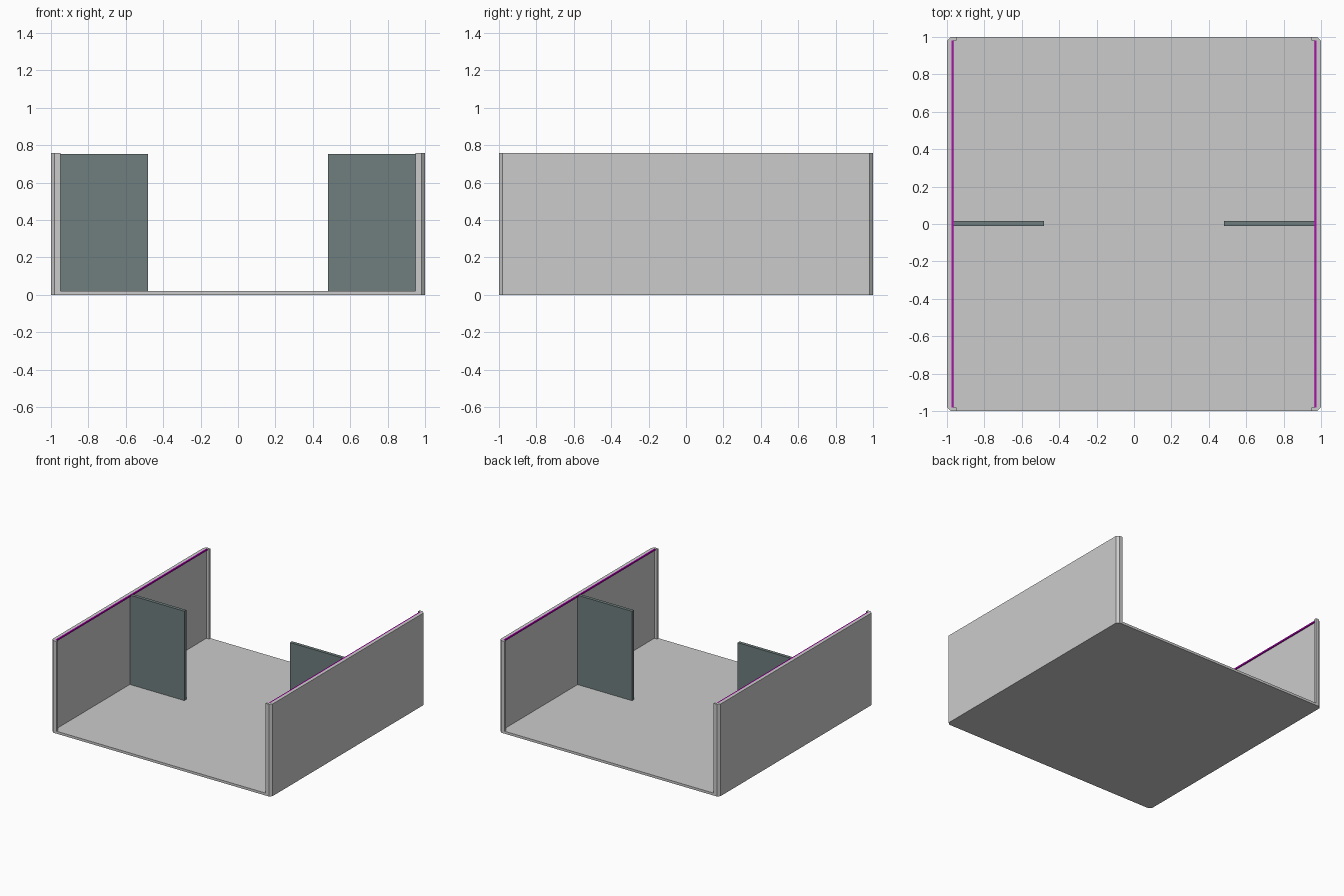
import bpy, bmesh

if "Cube" in bpy.data.objects:
    bpy.data.objects.remove(bpy.data.objects["Cube"])

H = 0.757      # wall height
FLOOR = 0.02   # floor thickness


def material(name, rgb):
    m = bpy.data.materials.new(name)
    m.diffuse_color = (*rgb, 1)
    m.use_nodes = True
    m.node_tree.nodes["Principled BSDF"].inputs["Base Color"].default_value = m.diffuse_color
    return m


def prism(name, pts, z0, z1, mat=None):
    """Extrude a flat outline from z0 to z1."""
    bm = bmesh.new()
    face = bm.faces.new([bm.verts.new((x, y, z0)) for x, y in pts])
    top = bmesh.ops.extrude_face_region(bm, geom=[face])["geom"]
    bmesh.ops.translate(bm, vec=(0, 0, z1 - z0),
                        verts=[g for g in top if isinstance(g, bmesh.types.BMVert)])
    bmesh.ops.recalc_face_normals(bm, faces=bm.faces)
    me = bpy.data.meshes.new(name)
    bm.to_mesh(me)
    bm.free()
    ob = bpy.data.objects.new(name, me)
    bpy.context.collection.objects.link(ob)
    if mat:
        me.materials.append(mat)
    return ob


def rect(x0, x1, y0, y1):
    return [(x0, y0), (x1, y0), (x1, y1), (x0, y1)]


glass = material("slate_panel", (0.16, 0.21, 0.21))
purple = material("purple_trim", (0.55, 0.0, 0.55))

# floor slab with clipped corners
quarter = [(1, 0.98), (0.98, 1)]
floor = (quarter + [(-x, y) for x, y in reversed(quarter)]
         + [(-x, -y) for x, y in quarter]
         + [(x, -y) for x, y in reversed(quarter)])
prism("floor", floor, 0, FLOOR)

# half of the wall outline: clipped corner and return lip at the end
half = [(1, 0.98), (0.98, 1), (0.95, 1), (0.95, 0.982), (0.975, 0.982)]
for side, s in (("left", -1), ("right", 1)):
    outline = half + [(x, -y) for x, y in reversed(half)]
    prism(side + "_wall", [(s * x, y) for x, y in outline], FLOOR, H)
    # thin trim along the inner top edge of the wall
    prism(side + "_trim", rect(*sorted((s * 0.965, s * 0.975)), -0.98, 0.98),
          H - 0.012, H, purple)
    # partition standing out from the middle of the wall
    prism(side + "_partition", rect(*sorted((s * 0.48, s * 0.975)), -0.012, 0.015),
          FLOOR, H - 0.003, glass)
